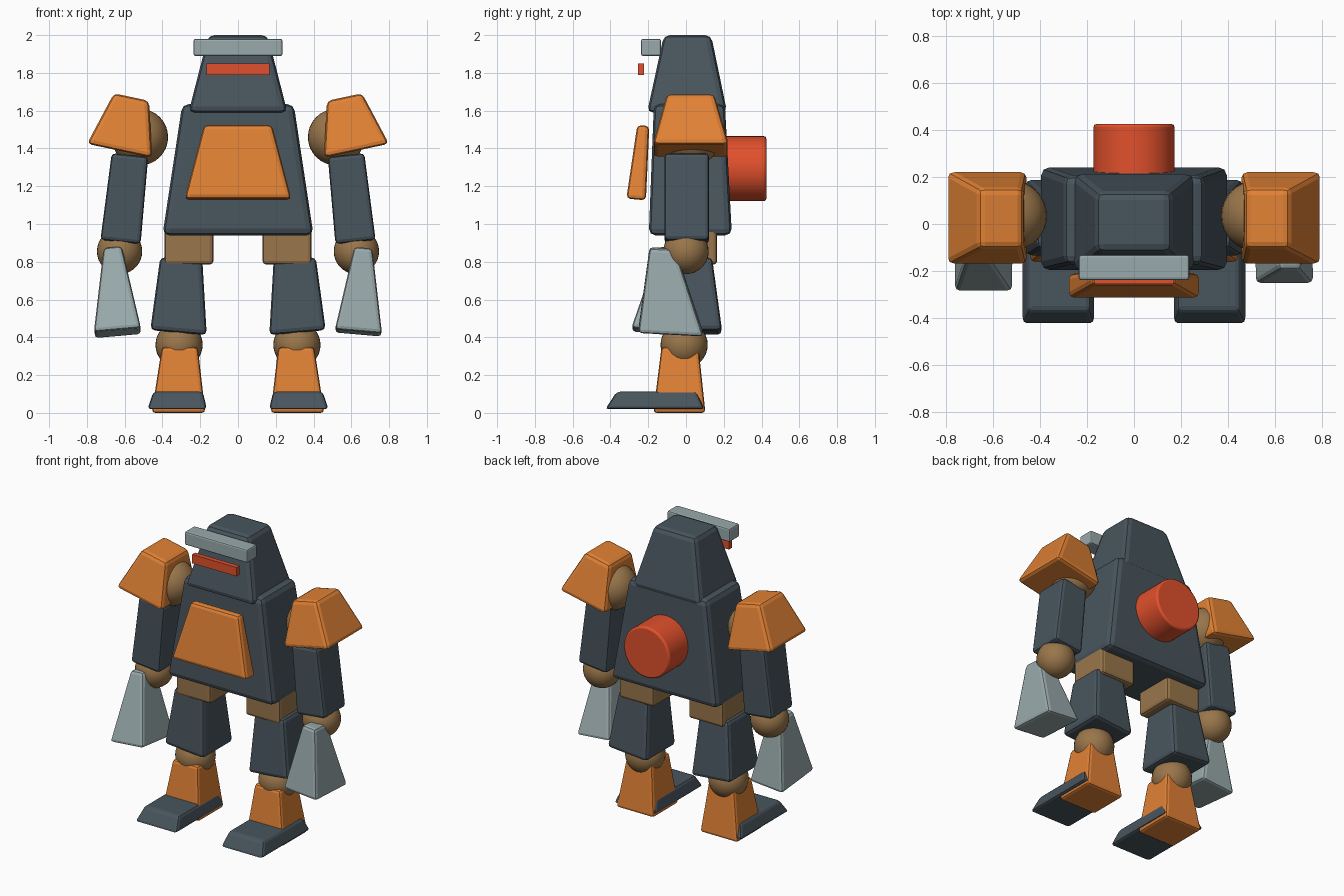
import bpy, bmesh
from math import radians
from mathutils import Vector, Euler

if "Cube" in bpy.data.objects:
    bpy.data.objects.remove(bpy.data.objects["Cube"])


def material(name, rgb):
    m = bpy.data.materials.new(name)
    m.diffuse_color = (*rgb, 1)
    m.use_nodes = True
    m.node_tree.nodes["Principled BSDF"].inputs["Base Color"].default_value = m.diffuse_color
    return m


SLATE = material("slate", (0.065, 0.09, 0.11))
ORANGE = material("orange", (0.75, 0.22, 0.035))
TAN = material("tan", (0.32, 0.18, 0.07))
STEEL = material("steel", (0.32, 0.40, 0.41))
RED = material("red", (0.75, 0.08, 0.025))


def block(name, mat, bottom, bsize, top, tsize, rx=0, ry=0, bevel=0.02):
    """Tapered block between two rectangles (centre, half sizes), both tilted by rx, ry."""
    rot = Euler((radians(rx), radians(ry), 0)).to_matrix()
    bm = bmesh.new()
    rings = []
    for c, (hx, hy) in ((bottom, bsize), (top, tsize)):
        rings.append([bm.verts.new(Vector(c) + rot @ Vector((sx * hx, sy * hy, 0)))
                      for sx, sy in ((-1, -1), (1, -1), (1, 1), (-1, 1))])
    b, t = rings
    bm.faces.new(b[::-1])
    bm.faces.new(t)
    for i in range(4):
        j = (i + 1) % 4
        bm.faces.new((b[i], b[j], t[j], t[i]))
    bmesh.ops.recalc_face_normals(bm, faces=bm.faces)
    me = bpy.data.meshes.new(name)
    bm.to_mesh(me)
    bm.free()
    ob = bpy.data.objects.new(name, me)
    bpy.context.collection.objects.link(ob)
    me.materials.append(mat)
    if bevel:
        mod = ob.modifiers.new("bevel", "BEVEL")
        mod.width = bevel
        mod.segments = 2
    return ob


def ball(name, loc, r):
    bpy.ops.mesh.primitive_uv_sphere_add(segments=32, ring_count=16, radius=r, location=loc)
    ob = bpy.context.object
    ob.name = name
    ob.data.materials.append(TAN)
    bpy.ops.object.shade_smooth()


# torso and head
block("torso", SLATE, (0, 0.023, 0.94), (0.40, 0.22), (0, 0.018, 1.635), (0.295, 0.188), bevel=0.035)
block("head", SLATE, (0, 0.006, 1.59), (0.262, 0.212), (0, 0.008, 2.0), (0.157, 0.125), bevel=0.032)
block("brow_bar", STEEL, (0, -0.185, 1.89), (0.235, 0.053), (0, -0.185, 1.98), (0.235, 0.053), bevel=0.01)
block("visor", RED, (0, -0.238, 1.79), (0.167, 0.016), (0, -0.238, 1.85), (0.167, 0.016), bevel=0)
block("chest_plate", ORANGE, (0, -0.264, 1.13), (0.282, 0.052), (0, -0.226, 1.522), (0.18, 0.032), rx=-5, bevel=0.022)

# back canister
bpy.ops.mesh.primitive_cylinder_add(vertices=48, radius=0.172, depth=0.325,
                                    location=(0, 0.2625, 1.293), rotation=(radians(90), 0, 0))
can = bpy.context.object
can.name = "back_canister"
can.data.materials.append(RED)
mod = can.modifiers.new("bevel", "BEVEL")
mod.width, mod.segments, mod.limit_method = 0.012, 2, "ANGLE"
bpy.ops.object.shade_smooth_by_angle(angle=radians(40))

for s, side in ((-1, "right"), (1, "left")):
    # legs
    block(side + "_hip", TAN, (s * 0.26, 0.027, 0.785), (0.13, 0.138), (s * 0.26, 0.027, 1.0), (0.13, 0.138))
    block(side + "_thigh", SLATE, (s * 0.315, 0.028, 0.425), (0.15, 0.163),
          (s * 0.30, 0.018, 0.815), (0.112, 0.12), ry=-s * 5, bevel=0.025)
    ball(side + "_knee", (s * 0.312, -0.01, 0.36), 0.125)
    block(side + "_shin", ORANGE, (s * 0.315, -0.035, 0.0), (0.142, 0.138),
          (s * 0.308, -0.032, 0.348), (0.095, 0.098), bevel=0.018)
    block(side + "_foot", SLATE, (s * 0.322, -0.165, 0.02), (0.157, 0.262),
          (s * 0.317, -0.155, 0.112), (0.131, 0.212), bevel=0.018)
    # arms
    ball(side + "_shoulder", (s * 0.52, 0.035, 1.46), 0.15)
    block(side + "_shoulder_pad", ORANGE, (s * 0.627, 0.026, 1.388), (0.176, 0.201),
          (s * 0.564, 0.024, 1.672), (0.095, 0.125), ry=-s * 12, bevel=0.025)
    block(side + "_upper_arm", SLATE, (s * 0.622, 0.004, 0.905), (0.107, 0.118),
          (s * 0.572, 0.004, 1.365), (0.097, 0.118), ry=-s * 6)
    ball(side + "_elbow", (s * 0.627, 0.0, 0.855), 0.12)

# hands, one swung slightly further forward
for s, side, by, ty, tilt in ((-1, "right", -0.117, -0.072, -6), (1, "left", -0.08, -0.125, -3)):
    block(side + "_hand", STEEL, (s * 0.637, by, 0.423), (0.125, 0.173),
          (s * 0.663, ty, 0.872), (0.048, 0.068), rx=tilt, ry=s * 5)
